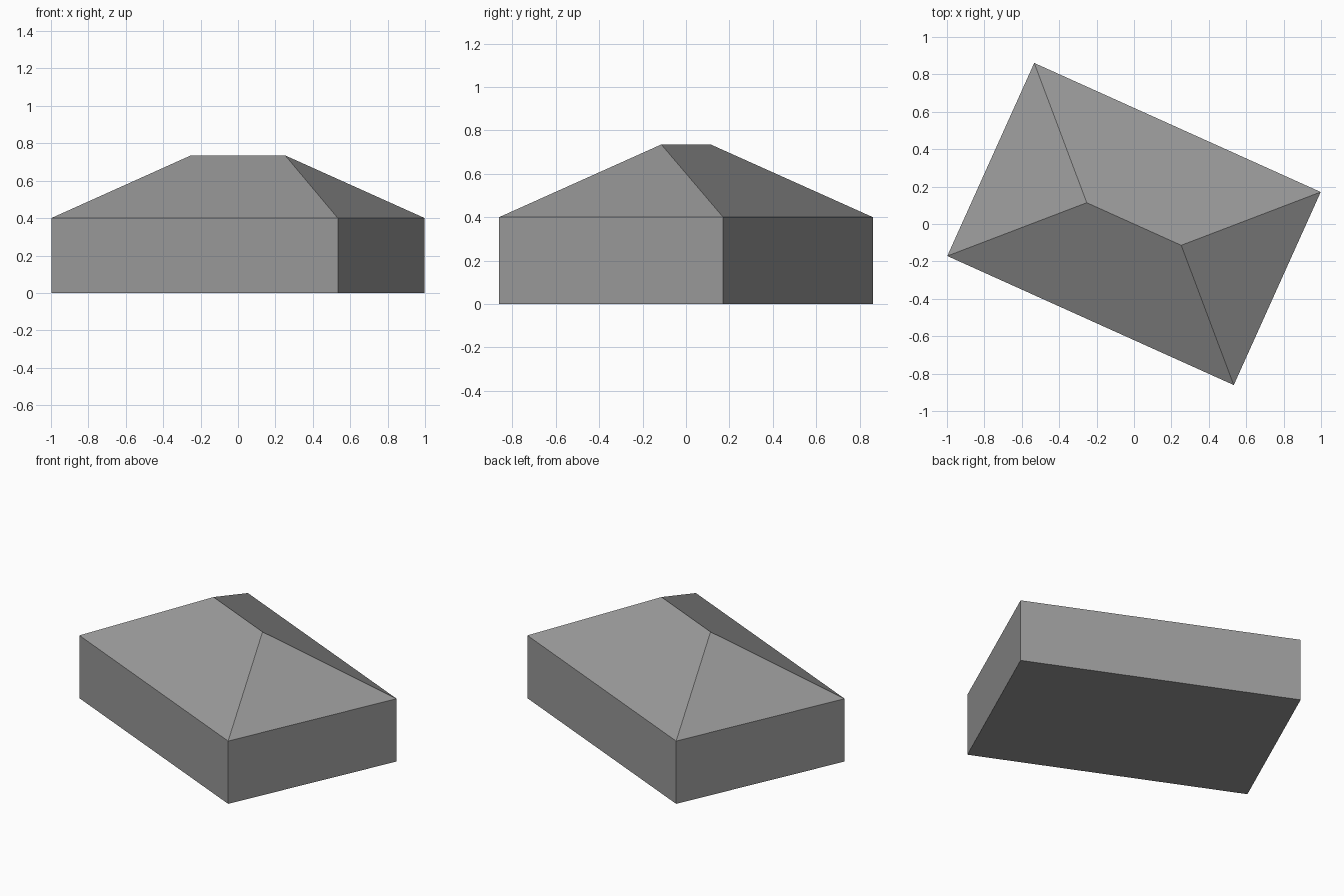
import bpy
import bmesh
import math
from mathutils import Matrix

HALF_LENGTH, HALF_WIDTH = 0.84, 0.566
HALF_RIDGE = 0.277
EAVES, RIDGE = 0.40, 0.735
TURN = Matrix.Rotation(math.radians(-24.25), 4, 'Z')

cube = bpy.data.objects.get("Cube")
if cube:
    bpy.data.objects.remove(cube, do_unlink=True)

grey = bpy.data.materials.new("plain grey")
grey.use_nodes = True
colour = (0.32, 0.32, 0.32, 1)
grey.diffuse_color = colour
shader = grey.node_tree.nodes["Principled BSDF"]
shader.inputs["Base Color"].default_value = colour
shader.inputs["Roughness"].default_value = 0.9


def block(name, bottom, top, top_length, top_width, open_side):
    """Tapered block between two heights, with one horizontal face left open."""
    bm = bmesh.new()
    bmesh.ops.create_cube(bm, size=2)
    bm.normal_update()
    bmesh.ops.delete(bm, geom=[f for f in bm.faces if f.normal.z * open_side > 0.5],
                     context='FACES_ONLY')
    for v in bm.verts:
        upper = v.co.z > 0
        v.co.x *= top_length if upper else HALF_LENGTH
        v.co.y *= top_width if upper else HALF_WIDTH
        v.co.z = top if upper else bottom
    # A top of zero width closes into a ridge
    bmesh.ops.remove_doubles(bm, verts=bm.verts, dist=0.0001)
    bmesh.ops.transform(bm, matrix=TURN, verts=bm.verts)
    mesh = bpy.data.meshes.new(name)
    bm.to_mesh(mesh)
    bm.free()
    mesh.materials.append(grey)
    obj = bpy.data.objects.new(name, mesh)
    bpy.context.collection.objects.link(obj)
    return obj


# Walls with floor, open where the roof sits
block("walls", 0, EAVES, HALF_LENGTH, HALF_WIDTH, 1)
# Hipped roof, open underneath
block("hipped_roof", EAVES, RIDGE, HALF_RIDGE, 0, -1)
